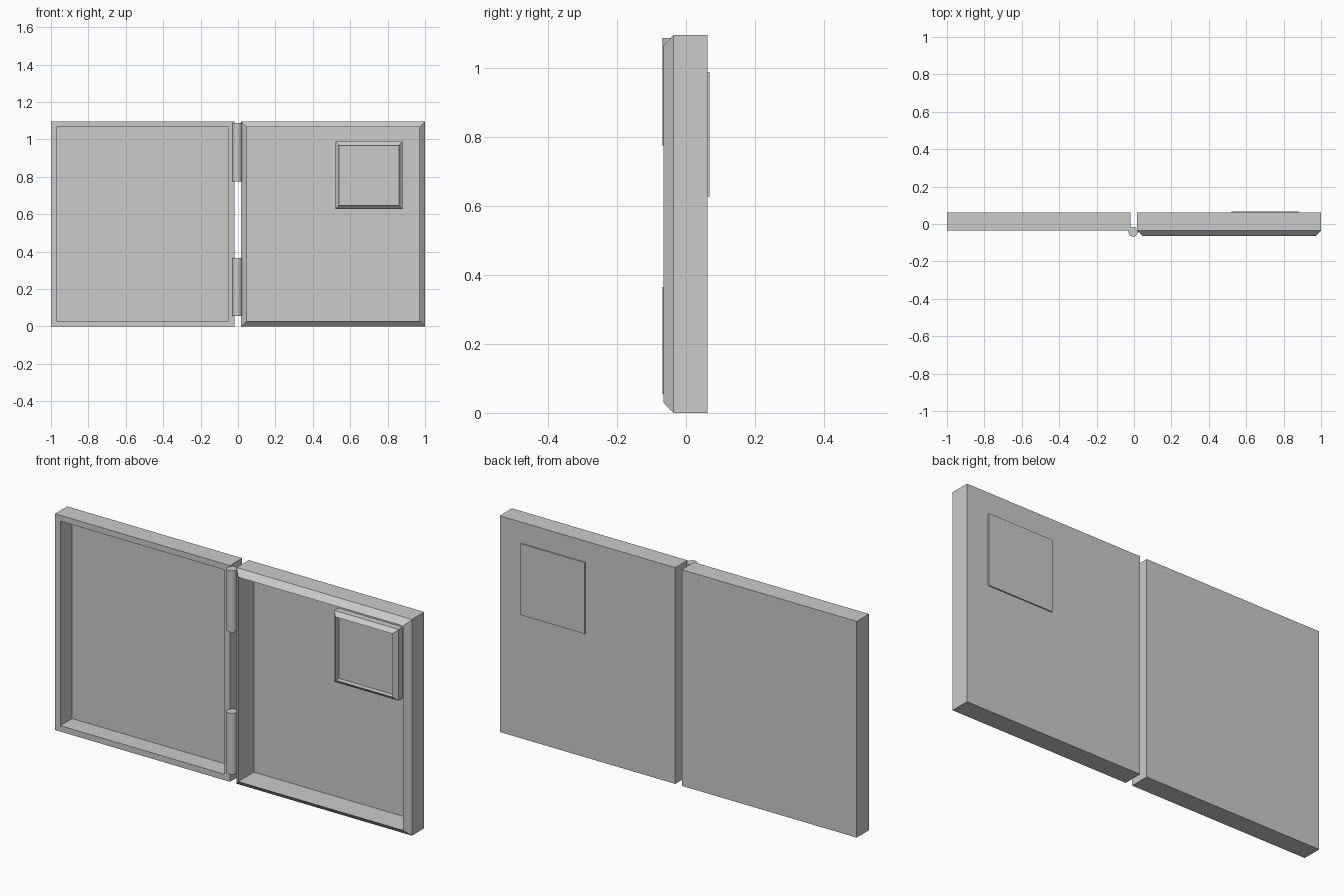
import bpy, bmesh
from mathutils import Matrix

if "Cube" in bpy.data.objects:
    bpy.data.objects.remove(bpy.data.objects["Cube"])


def tray(name, x0, x1, z0, z1, back, front, lip, wall, floor):
    """Open tray facing -y: nested rectangular loops skinned from back to floor.
    lip > 0 tapers the rim forward to a sharp edge; lip = 0 gives a flat rim."""
    bm = bmesh.new()
    loops = []
    for y, inset in ((back, 0), (front, 0), (front - lip, wall), (floor, wall)):
        loops.append([bm.verts.new(p) for p in (
            (x0 + inset, y, z0 + inset), (x1 - inset, y, z0 + inset),
            (x1 - inset, y, z1 - inset), (x0 + inset, y, z1 - inset))])
    for a, b in zip(loops, loops[1:]):
        for i in range(4):
            j = (i + 1) % 4
            bm.faces.new((a[i], a[j], b[j], b[i]))
    bm.faces.new(loops[0])
    bm.faces.new(loops[-1])
    finish(name, bm)


def finish(name, bm):
    bmesh.ops.recalc_face_normals(bm, faces=bm.faces)
    mesh = bpy.data.meshes.new(name)
    bm.to_mesh(mesh)
    bm.free()
    bpy.context.collection.objects.link(bpy.data.objects.new(name, mesh))


def barrel(name, z0, z1):
    bm = bmesh.new()
    bmesh.ops.create_cone(bm, cap_ends=True, segments=12, radius1=0.026,
                          radius2=0.026, depth=z1 - z0,
                          matrix=Matrix.Translation((-0.004, -0.042, (z0 + z1) / 2)))
    finish(name, bm)


# Two halves of the open case
tray("left_half", -1.0, -0.02, 0, 1.095, 0.062, -0.036, 0, 0.03, 0.058)
tray("right_half", 0.017, 1.0, 0, 1.095, 0.062, -0.036, 0.029, 0.03, 0.06)

# Small framed panel set through the right half
tray("small_panel", 0.52, 0.88, 0.627, 0.988, 0.068, 0.028, 0.02, 0.02, 0.035)

# Hinge barrels
barrel("lower_hinge", 0.055, 0.365)
barrel("upper_hinge", 0.775, 1.087)
